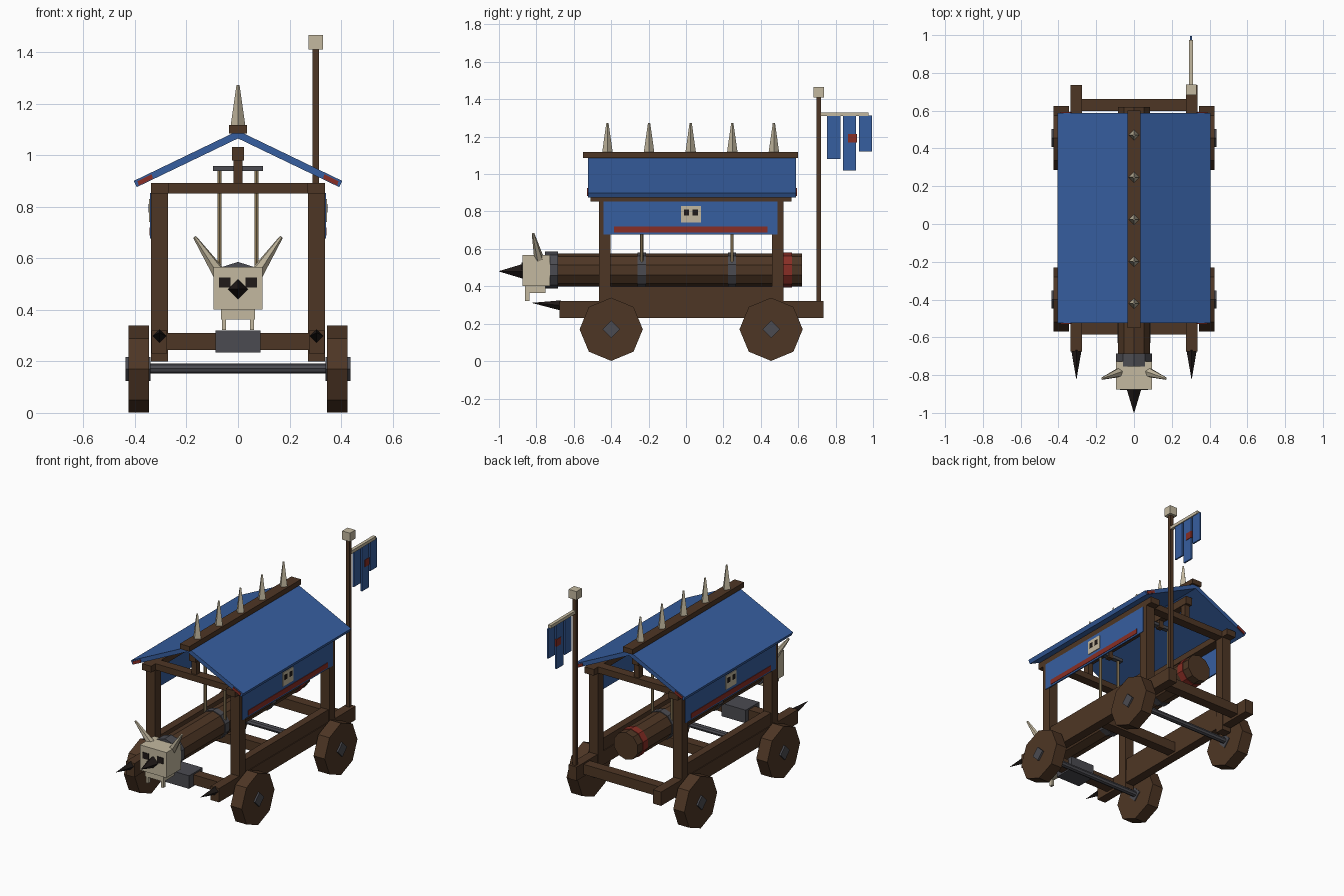
import bpy, bmesh, math
from mathutils import Vector, Matrix

if "Cube" in bpy.data.objects:
    bpy.data.objects.remove(bpy.data.objects["Cube"])


def material(name, rgb):
    m = bpy.data.materials.new(name)
    m.diffuse_color = (*rgb, 1)
    m.use_nodes = True
    m.node_tree.nodes["Principled BSDF"].inputs["Base Color"].default_value = m.diffuse_color
    return m


WOOD = material("dark wood", (0.076, 0.037, 0.018))
BLUE = material("blue cloth", (0.037, 0.112, 0.35))
BONE = material("bone", (0.55, 0.485, 0.35))
IRON = material("iron", (0.070, 0.070, 0.082))
RED = material("red paint", (0.25, 0.027, 0.018))
DARK = material("black horn", (0.014, 0.010, 0.009))
ROPE = material("rope", (0.30, 0.22, 0.112))


def finish(name, bm, mat):
    me = bpy.data.meshes.new(name)
    bmesh.ops.recalc_face_normals(bm, faces=bm.faces)
    bm.to_mesh(me)
    bm.free()
    me.materials.append(mat)
    ob = bpy.data.objects.new(name, me)
    bpy.context.collection.objects.link(ob)
    return ob


def box(name, mat, x, y, z):
    """Box from (min, max) ranges."""
    bm = bmesh.new()
    bmesh.ops.create_cube(bm, size=1)
    for v in bm.verts:
        v.co = [(r[0] + r[1]) / 2 + c * (r[1] - r[0]) for r, c in zip((x, y, z), v.co)]
    return finish(name, bm, mat)


def rod(name, mat, a, b, r1, r2=None, sides=8):
    """Prism or cone from a to b, with one corner pointing up."""
    a, b = Vector(a), Vector(b)
    d = (b - a).normalized()
    up = Vector((0, 0, 1)) if abs(d.z) < 0.9 else Vector((0, 1, 0))
    ax = up.cross(d).normalized()
    ay = d.cross(ax)
    rot = Matrix((ax, ay, d)).transposed().to_4x4()
    bm = bmesh.new()
    bmesh.ops.create_cone(bm, cap_ends=True, segments=sides, radius1=r1,
                          radius2=r1 if r2 is None else r2, depth=(b - a).length,
                          matrix=Matrix.Translation((a + b) / 2) @ rot)
    return finish(name, bm, mat)


def prism(name, mat, profile, y0, y1):
    """Extrude an (x, z) profile along y."""
    bm = bmesh.new()
    face = bm.faces.new([bm.verts.new((x, y0, z)) for x, z in profile])
    ext = bmesh.ops.extrude_face_region(bm, geom=[face])["geom"]
    bmesh.ops.translate(bm, vec=(0, y1 - y0, 0),
                        verts=[e for e in ext if isinstance(e, bmesh.types.BMVert)])
    return finish(name, bm, mat)


def xr(s, a, b):
    """x range mirrored to side s."""
    return (min(s * a, s * b), max(s * a, s * b))


# Roof height of the upper surface at distance x from the ridge
def roof_z(x):
    return 1.095 - 0.484 * x


# Wheels and axles
for end, y in (("front", -0.40), ("rear", 0.455)):
    rod(end + "_axle", IRON, (-0.36, y, 0.172), (0.36, y, 0.172), 0.019)
    for s in (-1, 1):
        rod(end + "_wheel", WOOD, (s * 0.345, y, 0.17), (s * 0.425, y, 0.17), 0.169)
        rod(end + "_hub", IRON, (s * 0.34, y, 0.17), (s * 0.436, y, 0.17), 0.047, sides=4)

# Chassis cross beams and hitch block
for name, y in (("front_beam", -0.553), ("middle_beam", 0.03), ("rear_beam", 0.63)):
    box(name, WOOD, (-0.28, 0.28), (y - 0.032, y + 0.032), (0.245, 0.31))
box("hitch_block", IRON, (-0.088, 0.088), (-0.63, -0.49), (0.235, 0.32))

# Mirrored frame parts
for s in (-1, 1):
    box("side_rail", WOOD, xr(s, 0.275, 0.335), (-0.675, 0.735), (0.23, 0.32))
    box("side_board", WOOD, xr(s, 0.28, 0.33), (-0.44, 0.49), (0.23, 0.40))
    box("top_plate", WOOD, xr(s, 0.27, 0.337), (-0.51, 0.565), (0.852, 0.893))
    for y in (-0.435, 0.49):
        box("corner_post", WOOD, xr(s, 0.272, 0.337), (y - 0.03, y + 0.03), (0.2, 0.853))
    rod("rail_spike", DARK, (s * 0.305, -0.67, 0.298), (s * 0.305, -0.82, 0.311), 0.027, 0.001, 4)

    # Side banner with stripe and painted skull
    box("side_banner", BLUE, xr(s, 0.332, 0.341), (-0.44, 0.49), (0.677, 0.853))
    box("banner_stripe", RED, xr(s, 0.340, 0.344), (-0.385, 0.435), (0.688, 0.72))
    box("banner_skull", BONE, xr(s, 0.340, 0.345), (-0.027, 0.08), (0.74, 0.83))
    for y in (0.002, 0.05):
        box("banner_skull_eye", DARK, xr(s, 0.344, 0.347), (y - 0.014, y + 0.014), (0.778, 0.81))

    # Roof slope with red tips on both ends
    prism("roof_panel", BLUE, [(0, 1.095), (s * 0.405, 0.90), (s * 0.393, 0.876), (0, 1.065)],
          -0.525, 0.588)
    tip = [(s * x, roof_z(x) - d) for x, d in ((0.335, 0.007), (0.39, 0.007), (0.385, 0.026), (0.33, 0.026))]
    for y in (-0.53, 0.585):
        prism("roof_tip_paint", RED, tip, y, y + 0.008)

# Tie beams, king posts and hanging beam
for y in (-0.435, 0.49):
    box("tie_beam", WOOD, (-0.275, 0.275), (y - 0.03, y + 0.03), (0.852, 0.893))
    box("king_post", WOOD, (-0.018, 0.018), (y - 0.02, y + 0.02), (0.89, 0.99))
box("hanging_beam", WOOD, (-0.023, 0.023), (-0.47, 0.525), (0.98, 1.032))

# Ridge beam and bone spikes
box("ridge_beam", WOOD, (-0.035, 0.035), (-0.55, 0.60), (1.085, 1.118))
for i in range(5):
    y = -0.42 + i * 0.2225
    rod("ridge_spike", BONE, (0, y, 1.11), (0, y, 1.273), 0.029, 0.006, 4)

# Ram log with iron bands, red band and hanging ropes
Z = 0.487
rod("ram_log", WOOD, (0, -0.71, Z), (0, 0.62, Z), 0.089, sides=10)
for y in (-0.236, 0.246):
    rod("ram_band", IRON, (0, y - 0.022, Z), (0, y + 0.022, Z), 0.094, sides=10)
    box("rope_bar", IRON, (-0.097, 0.097), (y - 0.015, y + 0.015), (0.938, 0.958))
    box("bar_hanger", WOOD, (-0.017, 0.017), (y - 0.017, y + 0.017), (0.93, 0.985))
    for s in (-1, 1):
        rod("ram_rope", ROPE, (s * 0.071, y, 0.52), (s * 0.071, y, 0.945), 0.009, sides=6)
rod("ram_red_band", RED, (0, 0.52, Z), (0, 0.568, Z), 0.093, sides=10)
rod("ram_collar", IRON, (0, -0.755, Z), (0, -0.685, Z), 0.099, sides=10)

# Skull head of the ram
box("skull", BONE, (-0.096, 0.096), (-0.875, -0.727), (0.402, 0.567))
box("skull_jaw", BONE, (-0.066, 0.066), (-0.862, -0.75), (0.363, 0.404))
rod("nose_spike", DARK, (0, -0.87, 0.48), (0, -1.0, 0.48), 0.04, 0.001, 4)
for s in (-1, 1):
    box("skull_eye", DARK, xr(s, 0.03, 0.074), (-0.879, -0.873), (0.486, 0.526))
    box("skull_tooth", BONE, xr(s, 0.046, 0.063), (-0.86, -0.838), (0.322, 0.365))
    rod("skull_horn", BONE, (s * 0.075, -0.785, 0.545), (s * 0.168, -0.818, 0.682), 0.027, 0.007, 6)

# Flag pole with three hanging pennants
box("flag_pole", WOOD, (0.29, 0.315), (0.698, 0.722), (0.23, 1.415))
box("pole_cap", BONE, (0.274, 0.33), (0.682, 0.738), (1.41, 1.466))
box("flag_bar", BONE, (0.292, 0.313), (0.715, 0.975), (1.31, 1.33))
for y, z in ((0.79, 1.08), (0.875, 1.02), (0.96, 1.12)):
    box("pennant", BLUE, (0.297, 0.307), (y - 0.035, y + 0.035), (z, 1.312))
box("pennant_badge", RED, (0.294, 0.310), (0.866, 0.915), (1.168, 1.215))
